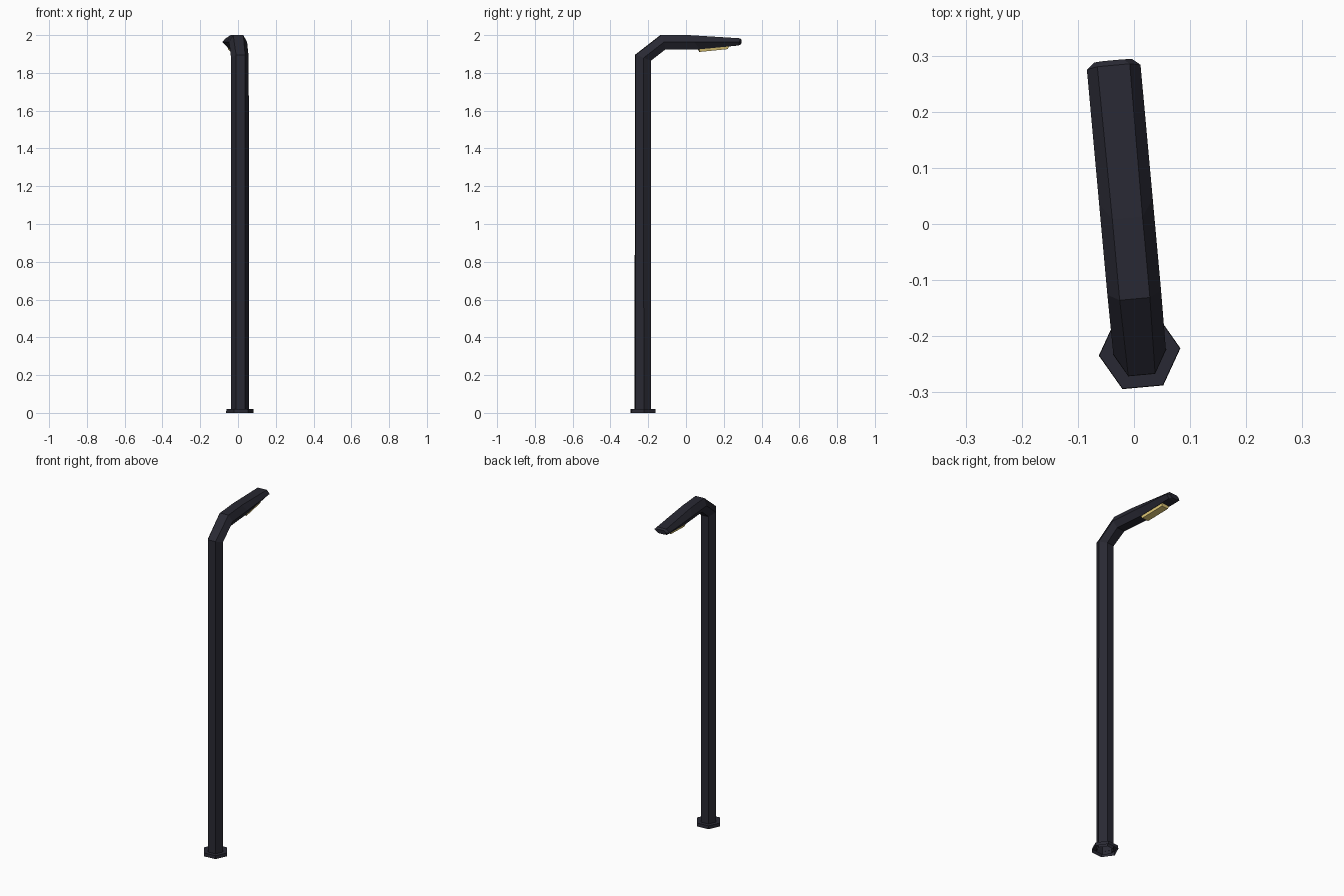
import bpy, bmesh, math
from mathutils import Matrix

cube = bpy.data.objects.get("Cube")
if cube:
    bpy.data.objects.remove(cube)


def material(name, rgb):
    m = bpy.data.materials.new(name)
    m.use_nodes = True
    m.diffuse_color = (*rgb, 1)
    m.node_tree.nodes["Principled BSDF"].inputs["Base Color"].default_value = (*rgb, 1)
    return m


dark_metal = material("dark metal", (0.022, 0.022, 0.033))
lamp_glow = material("warm lamp", (0.9, 0.7, 0.22))

# The whole post stands turned a little about its own axis
PLACE = Matrix.Translation((0.01, -0.228, 0)) @ Matrix.Rotation(math.radians(5.2), 4, "Z")


def finish(name, bm, mat):
    bmesh.ops.recalc_face_normals(bm, faces=bm.faces)
    mesh = bpy.data.meshes.new(name)
    bm.to_mesh(mesh)
    bm.free()
    mesh.materials.append(mat)
    ob = bpy.data.objects.new(name, mesh)
    ob.matrix_world = PLACE
    bpy.context.collection.objects.link(ob)


def sweep(sections, cap_end):
    """Join six-sided sections: outer (y, z), inner (y, z), half width, half flat."""
    bm = bmesh.new()
    rings = []
    for outer, inner, half, flat in sections:
        my, mz = (outer[0] + inner[0]) / 2, (outer[1] + inner[1]) / 2
        pts = [(-half, my, mz), (-flat, *outer), (flat, *outer),
               (half, my, mz), (flat, *inner), (-flat, *inner)]
        rings.append([bm.verts.new(p) for p in pts])
    for a, b in zip(rings, rings[1:]):
        for i in range(6):
            j = (i + 1) % 6
            bm.faces.new((a[i], a[j], b[j], b[i]))
    if cap_end:
        bm.faces.new(rings[-1])
    return bm


def flat_hex(radius, z):
    depth = radius * math.cos(math.radians(30))
    return (-depth, z), (depth, z), radius, radius / 2


# Pole, elbow and lamp head with a blunt rounded nose
finish("pole_and_lamp_head", sweep([
    flat_hex(0.048, 0),
    ((-0.041, 1.895), (0.041, 1.865), 0.047, 0.024),
    ((0.095, 2.0), (0.118, 1.925), 0.048, 0.027),
    ((0.24, 2.0), (0.3, 1.925), 0.048, 0.027),
    ((0.513, 1.983), (0.506, 1.945), 0.048, 0.029),
    ((0.522, 1.975), (0.52, 1.951), 0.034, 0.018),
], True), dark_metal)

# Base flange, open underneath
finish("base_flange", sweep([
    flat_hex(0.073, 0), flat_hex(0.072, 0.02), flat_hex(0.047, 0.02),
], False), dark_metal)

# Lamp panel under the head, with a narrower lower face
bm = bmesh.new()
bmesh.ops.create_cube(bm, size=1)
for v in bm.verts:
    lower = v.co.z < 0
    y = 0.375 + v.co.y * (0.148 if lower else 0.164)
    under = 1.925 + (y - 0.3) * 0.1
    v.co = (v.co.x * (0.044 if lower else 0.054), y, under + (-0.014 if lower else 0.004))
finish("lamp_panel", bm, lamp_glow)
